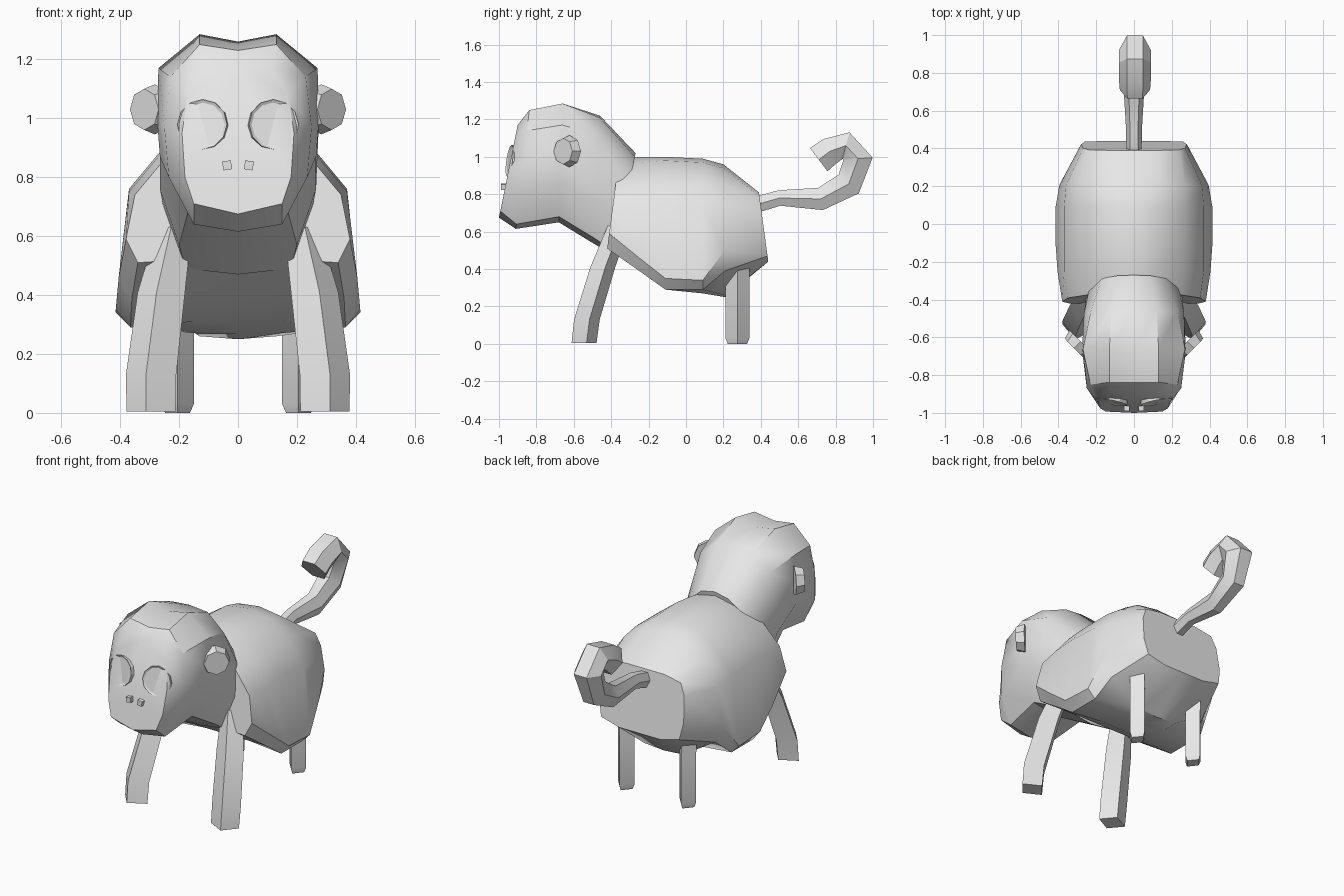
import bpy, bmesh
from math import cos, sin, pi, atan2, radians
from mathutils import Matrix, Vector

cube = bpy.data.objects.get("Cube")
if cube:
    bpy.data.objects.remove(cube, do_unlink=True)

fur = bpy.data.materials.new("plain_grey")
fur.use_nodes = True
grey = (0.8, 0.8, 0.8, 1)
fur.diffuse_color = grey
fur.node_tree.nodes["Principled BSDF"].inputs["Base Color"].default_value = grey


def finish(name, bm, angle=35):
    bmesh.ops.recalc_face_normals(bm, faces=bm.faces)
    mesh = bpy.data.meshes.new(name)
    bm.to_mesh(mesh)
    bm.free()
    mesh.materials.append(fur)
    ob = bpy.data.objects.new(name, mesh)
    bpy.context.collection.objects.link(ob)
    bpy.ops.object.select_all(action="DESELECT")
    ob.select_set(True)
    bpy.context.view_layer.objects.active = ob
    bpy.ops.object.shade_smooth_by_angle(angle=radians(angle))


def skin(name, rings, angle):
    """Bridge closed rings of points and cap both ends."""
    bm = bmesh.new()
    loops = [[bm.verts.new(p) for p in ring] for ring in rings]
    for a, b in zip(loops, loops[1:]):
        for i in range(len(a)):
            j = (i + 1) % len(a)
            bm.faces.new((a[i], a[j], b[j], b[i]))
    bm.faces.new(loops[0])
    bm.faces.new(loops[-1])
    finish(name, bm, angle)


def half_loft(name, sections):
    """Each section: y at top, y at bottom, half outline from top to bottom."""
    rings = []
    for y_top, y_low, half in sections:
        z_top, z_low = half[0][1], half[-1][1]
        outline = half + [(-x, z) for x, z in half[-2:0:-1]]
        rings.append([(x, y_top + (y_low - y_top) * (z_top - z) / (z_top - z_low), z)
                      for x, z in outline])
    skin(name, rings, 35)


def tube(name, path, sides, phase, follow=False, side=1):
    """Path entries: x, y, z, radius across x, radius in the y-z plane."""
    rings = []
    for i, (x, y, z, rx, rn) in enumerate(path):
        a = 0
        if follow:
            p, q = path[max(i - 1, 0)], path[min(i + 1, len(path) - 1)]
            a = atan2(q[2] - p[2], q[1] - p[1]) + pi / 2
        ring = []
        for k in range(sides):
            t = phase + 2 * pi * k / sides
            n = rn * sin(t)
            ring.append((side * (x + rx * cos(t)), y + n * cos(a), z + n * sin(a)))
        rings.append(ring)
    skin(name, rings, 30)


# Head and neck, with the cheeks cut away above the throat
half_loft("head", [
    (-0.90, -1.00, [(0, 1.17), (.11, 1.17), (.17, 1.08), (.19, .95), (.18, .80), (.15, .71), (0, .675)]),
    (-0.84, -0.91, [(0, 1.23), (.13, 1.25), (.23, 1.14), (.25, .97), (.235, .80), (.15, .64), (0, .615)]),
    (-0.66, -0.68, [(0, 1.26), (.13, 1.285), (.27, 1.17), (.275, 1.0), (.265, .87), (.17, .68), (0, .65)]),
    (-0.46, -0.50, [(0, 1.22), (.12, 1.21), (.23, 1.12), (.265, .96), (.265, .76), (.20, .57), (0, .54)]),
    (-0.27, -0.38, [(0, 1.02), (.09, 1.0), (.17, .93), (.23, .83), (.25, .68), (.18, .49), (0, .47)]),
])

# Body
half_loft("body", [
    (-0.36, -0.42, [(0, .98), (.12, .95), (.25, .86), (.35, .74), (.38, .59), (.34, .51), (.18, .52), (0, .52)]),
    (-0.25, -0.25, [(0, 1.0), (.13, .97), (.27, .87), (.37, .75), (.405, .46), (.36, .39), (.17, .39), (0, .39)]),
    (-0.11, -0.11, [(0, 1.0), (.14, .98), (.27, .88), (.37, .76), (.415, .35), (.365, .29), (.15, .31), (0, .31)]),
    (0.09, 0.09, [(0, .99), (.14, .97), (.27, .88), (.37, .75), (.415, .34), (.365, .29), (.14, .27), (0, .27)]),
    (0.20, 0.21, [(0, .96), (.14, .94), (.27, .86), (.36, .73), (.395, .50), (.34, .39), (.13, .26), (0, .25)]),
    (0.39, 0.44, [(0, .81), (.13, .81), (.24, .79), (.27, .72), (.28, .57), (.26, .47), (.14, .44), (0, .44)]),
])

# Curled tail
tube("tail", [
    (0, .36, .74, .04, .05), (0, .50, .78, .042, .048), (0, .72, .775, .055, .07),
    (0, .87, .855, .07, .085), (.005, .92, .99, .085, .09), (.005, .855, 1.06, .085, .085),
    (.005, .77, 1.03, .085, .085), (.005, .71, .985, .08, .09),
], 6, 0, follow=True)

for side, word in ((1, "left"), (-1, "right")):
    # Legs
    tube(word + "_front_leg", [
        (.295, -.545, .005, .085, .068), (.295, -.53, .13, .087, .07),
        (.26, -.445, .41, .082, .068), (.215, -.36, .63, .06, .06),
    ], 4, .2, side=side)
    tube(word + "_hind_leg", [
        (.205, .275, 0, .042, .052), (.205, .275, .03, .055, .064),
        (.205, .275, .30, .055, .064), (.21, .275, .55, .055, .064),
    ], 4, 0, side=side)

    # Ear
    bm = bmesh.new()
    bmesh.ops.create_cone(bm, cap_ends=True, segments=8, radius1=.085, radius2=.07, depth=.05,
                          matrix=Matrix.Translation((side * .30, -.64, 1.03))
                          @ Vector((side * .72, -.7, 0)).to_track_quat("Z", "Y").to_matrix().to_4x4())
    finish(word + "_ear", bm, 25)

    # Eye with raised rim
    bm = bmesh.new()
    place = (Matrix.Translation((side * .117, -.92, .975))
             @ Vector((side * .2, -1, .15)).to_track_quat("Z", "Y").to_matrix().to_4x4())
    bmesh.ops.create_cone(bm, cap_ends=True, segments=12, radius1=.086, radius2=.086,
                          depth=.05, matrix=place)
    front = min(bm.faces, key=lambda f: f.calc_center_median().y)
    bmesh.ops.inset_individual(bm, faces=[front], thickness=.01, depth=-.006)
    finish(word + "_eye", bm, 25)

    # Nostril
    bm = bmesh.new()
    bmesh.ops.create_cube(bm, size=.03, matrix=Matrix.Translation((side * .037, -.974, .84))
                          @ Matrix.Rotation(side * .15, 4, "Y"))
    finish(word + "_nostril", bm, 25)
